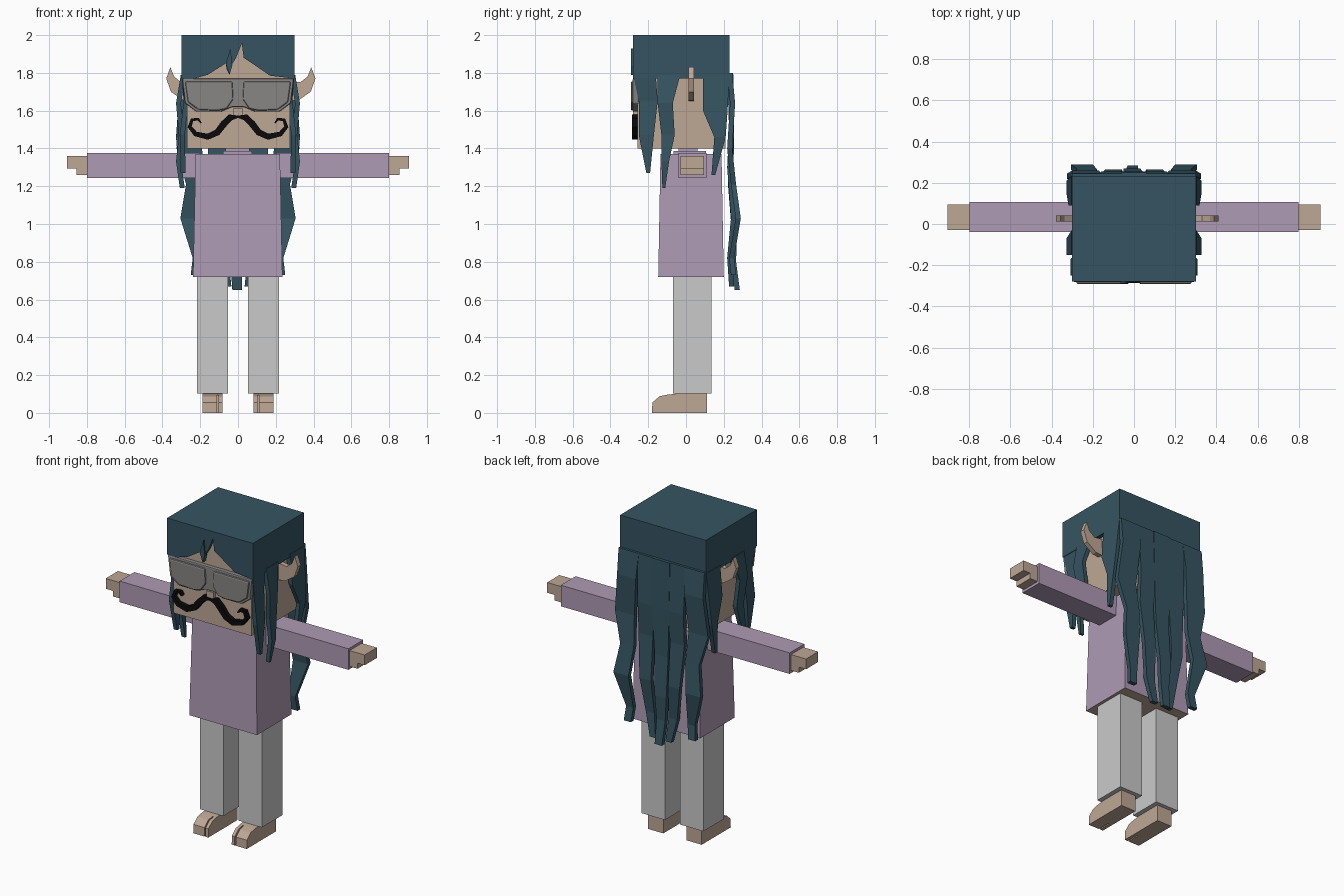
import bpy, bmesh
from mathutils import Vector

old = bpy.data.objects.get("Cube")
if old:
    bpy.data.objects.remove(old, do_unlink=True)


def material(name, rgb):
    # sRGB bytes to a linear flat colour
    lin = [((c / 255 + 0.055) / 1.055) ** 2.4 for c in rgb]
    m = bpy.data.materials.new(name)
    m.use_nodes = True
    m.diffuse_color = (*lin, 1)
    bsdf = m.node_tree.nodes["Principled BSDF"]
    bsdf.inputs["Base Color"].default_value = (*lin, 1)
    bsdf.inputs["Roughness"].default_value = 0.9
    return m


HAIR = material("teal_hair", (53, 84, 97))
SKIN = material("skin", (190, 167, 149))
SHIRT = material("lilac_shirt", (175, 155, 181))
CLOTH = material("pale_grey_trousers", (202, 202, 202))
LENS = material("grey_goggles", (136, 134, 133))
BLACK = material("black_moustache", (10, 10, 10))


def side_name(s):
    return "left" if s > 0 else "right"


def loft(name, rings, mat):
    """Skin a row of matching rings and cap both ends."""
    bm = bmesh.new()
    loops = [[bm.verts.new(p) for p in ring] for ring in rings]
    n = len(loops[0])
    for a, b in zip(loops, loops[1:]):
        for i in range(n):
            j = (i + 1) % n
            bm.faces.new((a[i], a[j], b[j], b[i]))
    bm.faces.new(loops[0])
    bm.faces.new(loops[-1])
    bmesh.ops.recalc_face_normals(bm, faces=bm.faces)
    me = bpy.data.meshes.new(name)
    bm.to_mesh(me)
    bm.free()
    me.materials.append(mat)
    ob = bpy.data.objects.new(name, me)
    bpy.context.collection.objects.link(ob)
    return ob


def rect(x, y, z):
    return [(x[0], y[0], z), (x[1], y[0], z), (x[1], y[1], z), (x[0], y[1], z)]


def box(name, x, y, z, mat):
    return loft(name, [rect(x, y, z[0]), rect(x, y, z[1])], mat)


def slab(name, outline, y, mat):
    """Extrude an x-z outline along y."""
    return loft(name, [[(a, d, c) for a, c in outline] for d in y], mat)


def profile(name, outline, x, mat):
    """Extrude a y-z outline along x."""
    return loft(name, [[(d, a, c) for a, c in outline] for d in x], mat)


def bevel(ob, width, segments=2):
    m = ob.modifiers.new("soft_edge", "BEVEL")
    m.width, m.segments = width, segments


# Head and cap of hair
box("head", (-0.27, 0.275), (-0.258, 0.21), (1.40, 1.97), SKIN)
box("hair_cap", (-0.30, 0.30), (-0.25, 0.23), (1.77, 2.0), HAIR)
fringe = [(-0.30, 2.0), (-0.30, 1.77), (-0.25, 1.765), (-0.16, 1.79),
          (-0.065, 1.85), (-0.06, 1.82), (-0.045, 1.79), (-0.035, 1.84),
          (-0.01, 1.88), (0.02, 1.955), (0.03, 1.88), (0.09, 1.84),
          (0.17, 1.785), (0.30, 1.77), (0.30, 2.0)]
slab("fringe", fringe, (-0.28, -0.25), HAIR)
slab("fringe_lock", [(-0.04, 1.93), (-0.065, 1.85), (-0.045, 1.79), (-0.03, 1.84)],
     (-0.29, -0.27), HAIR)

# Side locks: y from, y to, height, outward x
SIDE_LOCKS = {
    "front_lock": [(-0.28, -0.16, 1.79, 0.285), (-0.25, -0.15, 1.65, 0.275),
                   (-0.25, -0.17, 1.47, 0.295), (-0.21, -0.19, 1.27, 0.29)],
    "middle_lock": [(-0.15, -0.03, 1.79, 0.29), (-0.15, -0.07, 1.64, 0.315),
                    (-0.13, -0.06, 1.47, 0.30), (-0.13, -0.09, 1.33, 0.315),
                    (-0.125, -0.11, 1.19, 0.295)],
    "rear_lock": [(0.09, 0.23, 1.79, 0.29), (0.09, 0.22, 1.60, 0.305),
                  (0.15, 0.21, 1.46, 0.315), (0.135, 0.155, 1.26, 0.30)],
}
for s in (1, -1):
    for name, rows in SIDE_LOCKS.items():
        loft(f"{side_name(s)}_{name}",
             [rect((s * (d - 0.013), s * (d + 0.013)), (a, b), z)
              for a, b, z, d in rows], HAIR)

# Long back locks: x from, x to, height, y
BACK_OUTER = [(0.16, 0.30, 1.80, 0.23), (0.17, 0.30, 1.64, 0.245),
              (0.19, 0.325, 1.40, 0.23), (0.18, 0.275, 1.21, 0.25),
              (0.20, 0.305, 1.03, 0.275), (0.19, 0.24, 0.82, 0.24),
              (0.20, 0.25, 0.73, 0.25)]
BACK_INNER = [(0.05, 0.17, 1.80, 0.23), (0.05, 0.16, 1.50, 0.24),
              (0.06, 0.16, 1.30, 0.23), (0.06, 0.14, 1.03, 0.25),
              (0.05, 0.11, 0.82, 0.23), (0.035, 0.075, 0.67, 0.24)]
BACK_CENTRE = [(-0.06, 0.06, 1.80, 0.235), (-0.06, 0.06, 1.50, 0.24),
               (-0.05, 0.045, 1.20, 0.235), (-0.05, 0.03, 0.95, 0.255),
               (-0.04, 0.02, 0.80, 0.25), (-0.03, 0.02, 0.65, 0.27)]


def back_lock(name, rows, s=1):
    loft(name, [rect((s * a, s * b), (d - 0.012, d + 0.015), z)
                for a, b, z, d in rows], HAIR)


back_lock("centre_back_lock", BACK_CENTRE)
for s in (1, -1):
    back_lock(f"{side_name(s)}_outer_back_lock", BACK_OUTER, s)
    back_lock(f"{side_name(s)}_inner_back_lock", BACK_INNER, s)

# Pointed ears
ear = [(0.26, 1.65), (0.32, 1.655), (0.385, 1.70), (0.41, 1.77), (0.388, 1.83),
       (0.368, 1.78), (0.33, 1.75), (0.26, 1.76)]
for s in (1, -1):
    shift = 0 if s > 0 else 0.03
    slab(f"{side_name(s)}_ear", [(s * a - s * shift, z) for a, z in ear],
         (0.012, 0.042), SKIN)

# Goggles: one frame and two raised lenses
half = [(0.03, 1.62), (0.09, 1.595), (0.22, 1.595), (0.28, 1.64), (0.295, 1.77)]
frame = [(-x, z) for x, z in reversed(half)] + half
bevel(slab("goggle_frame", frame, (-0.282, -0.25), LENS), 0.006)
lens = [(0.025, 1.66), (0.06, 1.61), (0.11, 1.60), (0.21, 1.605), (0.265, 1.645),
        (0.28, 1.755), (0.03, 1.755)]
for s in (1, -1):
    ob = slab(f"{side_name(s)}_lens", [(s * x, z) for x, z in lens],
              (-0.292, -0.26), LENS)
    bevel(ob, 0.008)
box("nose", (-0.025, 0.025), (-0.28, -0.25), (1.575, 1.615), SKIN)

# Curled moustache: x, height, thickness along its centre line
curl = [(0.0, 1.568, 0.012), (0.04, 1.565, 0.034), (0.075, 1.53, 0.036),
        (0.11, 1.485, 0.034), (0.16, 1.462, 0.032), (0.225, 1.477, 0.026),
        (0.256, 1.515, 0.022), (0.243, 1.552, 0.018), (0.21, 1.555, 0.014),
        (0.195, 1.535, 0.006)]
for s in (1, -1):
    pts = [Vector((s * x, 0, z)) for x, z, w in curl]
    rings = []
    for i, p in enumerate(pts):
        along = pts[min(i + 1, len(pts) - 1)] - pts[max(i - 1, 0)]
        across = Vector((along.z, 0, -along.x)).normalized() * curl[i][2] / 2
        front, back = Vector((0, -0.287, 0)), Vector((0, -0.255, 0))
        rings.append([p + across + front, p - across + front,
                      p - across + back, p + across + back])
    loft(f"{side_name(s)}_moustache", rings, BLACK)

# Tapered shirt, bare underside, collar
torso = loft("shirt_body", [rect((-0.238, 0.235), (-0.147, 0.20), 0.72),
                            rect((-0.224, 0.222), (-0.135, 0.188), 1.37)], SHIRT)
torso.data.materials.append(SKIN)
for f in torso.data.polygons:
    if f.normal.z < -0.9:
        f.material_index = 1
box("collar", (-0.08, 0.075), (-0.065, 0.105), (1.36, 1.387), SHIRT)
box("neck_band", (-0.065, 0.06), (-0.04, 0.06), (1.38, 1.405), SHIRT)

# Arms, hands, legs and feet
foot_side = [(-0.10, 0), (0.11, 0), (0.11, 0.102), (-0.05, 0.102), (-0.10, 0.096)]
toe_side = [(-0.18, 0), (-0.10, 0), (-0.10, 0.096), (-0.14, 0.088), (-0.178, 0.055)]
for s in (1, -1):
    n = side_name(s)

    def span(a, b):
        return (s * a, s * b)

    box(f"{n}_sleeve", span(0.20, 0.80), (-0.04, 0.108), (1.243, 1.376), SHIRT)
    hand = [(0.79, 1.26), (0.855, 1.26), (0.855, 1.295), (0.905, 1.295),
            (0.905, 1.36), (0.79, 1.36)]
    slab(f"{n}_hand", [(s * x, z) for x, z in hand], (-0.028, 0.094), SKIN)
    box(f"{n}_trouser_leg", span(0.053, 0.216), (-0.07, 0.135), (0.102, 0.73), CLOTH)
    profile(f"{n}_foot", foot_side, span(0.082, 0.187), SKIN)
    profile(f"{n}_big_toe", toe_side, span(0.082, 0.102), SKIN)
    profile(f"{n}_toes", toe_side, span(0.110, 0.187), SKIN)
